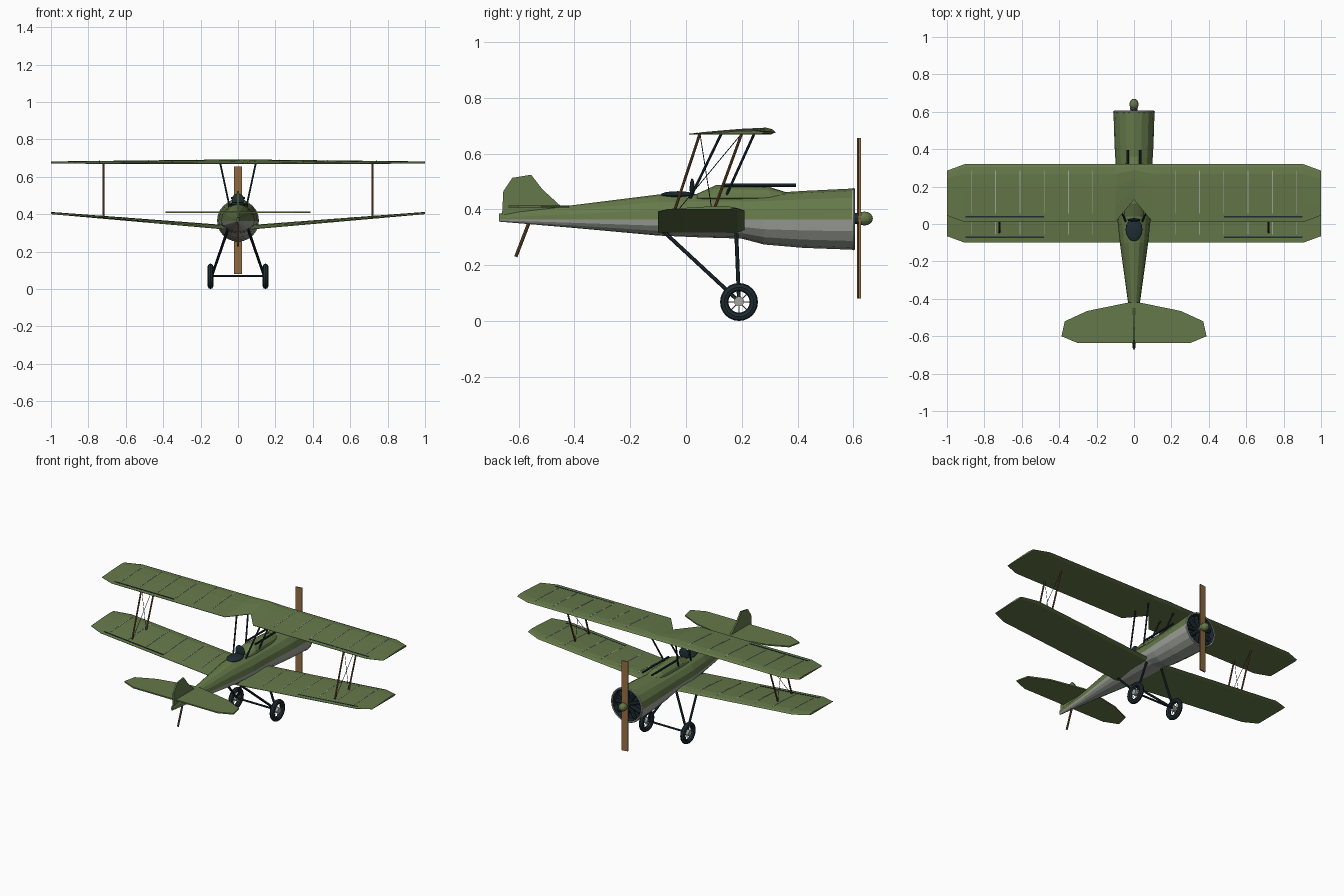
import bpy, bmesh
from math import sin, cos, pi
from mathutils import Vector

cube = bpy.data.objects.get("Cube")
if cube:
    bpy.data.objects.remove(cube, do_unlink=True)


def material(name, r, g, b):
    m = bpy.data.materials.new(name)
    m.use_nodes = True
    m.diffuse_color = (r, g, b, 1)
    bsdf = m.node_tree.nodes["Principled BSDF"]
    bsdf.inputs["Base Color"].default_value = (r, g, b, 1)
    bsdf.inputs["Roughness"].default_value = 0.8
    return m


GREEN = material("olive green", 0.13, 0.19, 0.067)
GREY = material("light grey", 0.36, 0.38, 0.34)
DARK = material("dark slate", 0.013, 0.026, 0.034)
WOOD = material("propeller wood", 0.30, 0.155, 0.055)
STRUT = material("strut wood", 0.16, 0.075, 0.03)


def finish(name, bm, *mats):
    bmesh.ops.recalc_face_normals(bm, faces=bm.faces)
    me = bpy.data.meshes.new(name)
    bm.to_mesh(me)
    bm.free()
    ob = bpy.data.objects.new(name, me)
    bpy.context.collection.objects.link(ob)
    for m in mats:
        me.materials.append(m)
    return ob


def loft(name, rings, *mats):
    """Skin a list of closed rings and cap both ends."""
    bm = bmesh.new()
    rows = [[bm.verts.new(p) for p in ring] for ring in rings]
    n = len(rows[0])
    for a, b in zip(rows, rows[1:]):
        for i in range(n):
            bm.faces.new((a[i], a[(i + 1) % n], b[(i + 1) % n], b[i]))
    bm.faces.new(rows[0])
    bm.faces.new(rows[-1])
    return finish(name, bm, *mats)


def rod(name, a, b, r, mat, sides=8, r2=None):
    a, b = Vector(a), Vector(b)
    bm = bmesh.new()
    bmesh.ops.create_cone(bm, cap_ends=True, segments=sides, radius1=r,
                          radius2=r if r2 is None else r2, depth=(b - a).length)
    bm.transform((b - a).to_track_quat('Z', 'Y').to_matrix().to_4x4())
    bmesh.ops.translate(bm, vec=(a + b) / 2, verts=bm.verts)
    return finish(name, bm, mat)


def ball(name, loc, size, mat, seg=12):
    bm = bmesh.new()
    bmesh.ops.create_uvsphere(bm, u_segments=seg, v_segments=8, radius=1)
    bmesh.ops.scale(bm, vec=size, verts=bm.verts)
    bmesh.ops.translate(bm, vec=loc, verts=bm.verts)
    return finish(name, bm, mat)


def torus(name, loc, major, minor, axis, mat, sides=24):
    rot = (0, pi / 2, 0) if axis == 'X' else (pi / 2, 0, 0)
    bpy.ops.mesh.primitive_torus_add(location=loc, rotation=rot, major_segments=sides,
                                     minor_segments=8, major_radius=major, minor_radius=minor)
    ob = bpy.context.object
    ob.name = name
    ob.data.materials.append(mat)
    bpy.ops.object.shade_smooth_by_angle()


# Fuselage: upper half green, belly grey, recessed dark nose opening
SIDES = 16
def body_ring(y, w, top, bottom, mid=0.363):
    ring = []
    for i in range(SIDES):
        a = 2 * pi * i / SIDES
        h = top - mid if sin(a) > 0 else mid - bottom
        ring.append((w * cos(a), y, mid + h * sin(a)))
    return ring

stations = [(-0.67, 0.006, 0.385, 0.356), (-0.42, 0.032, 0.413, 0.335),
            (-0.1, 0.076, 0.453, 0.306), (0.04, 0.09, 0.455, 0.3),
            (0.2, 0.092, 0.455, 0.295), (0.28, 0.096, 0.457, 0.274),
            (0.42, 0.104, 0.466, 0.262), (0.603, 0.11, 0.475, 0.255),
            (0.603, 0.099, 0.464, 0.266), (0.565, 0.099, 0.464, 0.266)]
body = loft("fuselage", [body_ring(*s) for s in stations], GREEN, GREY, DARK)
for f in body.data.polygons:
    c = f.center
    nose = c.y > 0.56
    f.material_index = 2 if nose else (1 if c.z < 0.363 else 0)

# Cowling ring, engine cylinders and shaft
torus("cowling_ring", (0, 0.6, 0.365), 0.106, 0.006, 'Y', GREY)
for i in range(9):
    a = 2 * pi * i / 9
    rod("engine_cylinder", (0.02 * cos(a), 0.582, 0.365 + 0.02 * sin(a)),
        (0.09 * cos(a), 0.582, 0.365 + 0.09 * sin(a)), 0.013, DARK)
rod("propeller_shaft", (0, 0.565, 0.367), (0, 0.63, 0.367), 0.02, DARK, 12)

# Propeller and spinner
loft("propeller", [[(s * 0.021, 0.62 + s * 0.003 + d, z) for s, d in
     ((-1, -0.004), (1, -0.004), (1, 0.004), (-1, 0.004))] for z in (0.08, 0.37, 0.655)], WOOD)
ball("spinner", (0, 0.64, 0.367), (0.025, 0.03, 0.025), GREEN)

# Deck fairing ahead of the cockpit, with two guns
loft("deck_fairing", [body_ring(y, w, t, 0.43, 0.44) for y, w, t in
     ((0.04, 0.05, 0.456), (0.11, 0.055, 0.488), (0.3, 0.05, 0.48), (0.37, 0.04, 0.458))], GREEN)
for s in (-1, 1):
    rod("gun", (s * 0.033, 0.13, 0.486), (s * 0.033, 0.395, 0.486), 0.006, DARK)

# Cockpit opening and windscreen
ball("cockpit", (0, -0.03, 0.452), (0.045, 0.062, 0.013), DARK, 16)
ball("windscreen", (0, 0.022, 0.475), (0.034, 0.009, 0.036), DARK, 16)

# Wings: airfoil sections along the span
AIRFOIL = ((0, 0.1), (0.3, 0.5), (0.6, 0.85), (0.83, 1), (0.95, 0.75), (1, 0.35))
HALF_SPAN, TIP = 1.0, 0.905

class Wing:
    def __init__(self, name, te, le, root_z, tip_z, notch):
        self.te, self.le, self.z0, self.z1 = te, le, root_z, tip_z
        xs = [(1.0, 0.035), (TIP, 0), (0.1, 0), (0, 0)]
        rings = []
        for x, cut in xs + [(-x, c) for x, c in xs[-2::-1]]:
            a = te + cut + (notch if x == 0 else 0)
            chord = le - cut - a
            ring = [(x, a + chord * t, self.base(x) + h * self.thick(x)) for t, h in AIRFOIL]
            ring += [(x, le - cut - 0.08 * chord, self.base(x)), (x, a, self.base(x))]
            rings.append(ring)
        loft(name, rings, GREEN)

    def base(self, x):
        return self.z0 + (self.z1 - self.z0) * abs(x)

    def thick(self, x):
        return 0.025 - 0.013 * abs(x)

    def top(self, x, y):
        t = (y - self.te) / (self.le - self.te)
        for (t0, h0), (t1, h1) in zip(AIRFOIL, AIRFOIL[1:]):
            if t <= t1:
                return self.base(x) + self.thick(x) * (h0 + (h1 - h0) * (t - t0) / (t1 - t0))

    def plate(self, name, x0, x1, y0, y1, mat, steps):
        rings = []
        for i in range(steps + 1):
            y = y0 + (y1 - y0) * i / steps
            rings.append([(x, y, self.top(x, y) + d) for x, d in
                          ((x0, -0.001), (x1, -0.001), (x1, 0.0015), (x0, 0.0015))])
        loft(name, rings, mat)


upper = Wing("upper_wing", 0.01, 0.32, 0.668, 0.67, 0.12)
lower = Wing("lower_wing", -0.1, 0.21, 0.312, 0.4, 0)
for label, wing in (("upper", upper), ("lower", lower)):
    for s in (-1, 1):
        # Rib tapes and aileron gaps
        for i in range(6):
            x = s * (0.22 + 0.13 * i)
            wing.plate(label + "_rib", x - 0.002, x + 0.002, wing.te + 0.045, wing.le - 0.035, GREY, 8)
        y = wing.te + 0.028
        wing.plate(label + "_aileron_gap", s * 0.48, s * 0.9, y - 0.004, y + 0.004, DARK, 1)

# Interplane struts, bracing wires, cabane struts and landing gear on each side
for s in (-1, 1):
    x = s * 0.72
    low = lower.base(x) + 0.008
    rod("rear_wing_strut", (x, -0.045, low), (x, 0.05, 0.672), 0.005, STRUT)
    rod("front_wing_strut", (x, 0.095, low), (x, 0.2, 0.672), 0.005, STRUT)
    rod("wire", (x, -0.04, low), (x, 0.2, 0.672), 0.0015, DARK, 4)
    rod("wire", (x, 0.095, low), (x, 0.05, 0.672), 0.0015, DARK, 4)
    rod("rear_cabane_strut", (s * 0.045, 0.015, 0.44), (s * 0.095, 0.127, 0.672), 0.005, DARK)
    rod("front_cabane_strut", (s * 0.045, 0.14, 0.44), (s * 0.095, 0.245, 0.672), 0.005, DARK)
    rod("front_gear_leg", (s * 0.14, 0.19, 0.07), (s * 0.053, 0.18, 0.32), 0.007, DARK)
    rod("rear_gear_leg", (s * 0.14, 0.19, 0.07), (s * 0.053, -0.085, 0.325), 0.007, DARK)
    torus("tyre", (s * 0.147, 0.19, 0.068), 0.053, 0.015, 'X', DARK)
    rod("wheel_hub", (s * 0.132, 0.19, 0.07), (s * 0.162, 0.19, 0.07), 0.018, GREY, 12)
    for i in range(4):
        d = Vector((0, cos(i * pi / 4), sin(i * pi / 4))) * 0.045
        c = Vector((s * 0.147, 0.19, 0.068))
        rod("spoke", c - d, c + d, 0.0018, GREY, 4)
rod("axle", (-0.147, 0.19, 0.07), (0.147, 0.19, 0.07), 0.006, DARK)

# Tailplane, fin and tail skid
half = [(0.03, -0.42), (0.25, -0.465), (0.37, -0.52), (0.388, -0.6), (0.3, -0.637)]
outline = half + [(-x, y) for x, y in reversed(half)]
loft("tailplane", [[(x, y, z) for x, y in outline] for z in (0.406, 0.414)], GREEN)
fin = [(-0.66, 0.37), (-0.655, 0.465), (-0.623, 0.513), (-0.555, 0.524),
       (-0.515, 0.472), (-0.445, 0.408), (-0.5, 0.375)]
loft("fin", [[(x, y, z) for y, z in fin] for x in (-0.005, 0.005)], GREEN)
rod("tail_skid", (0, -0.56, 0.36), (0, -0.61, 0.23), 0.006, STRUT)
